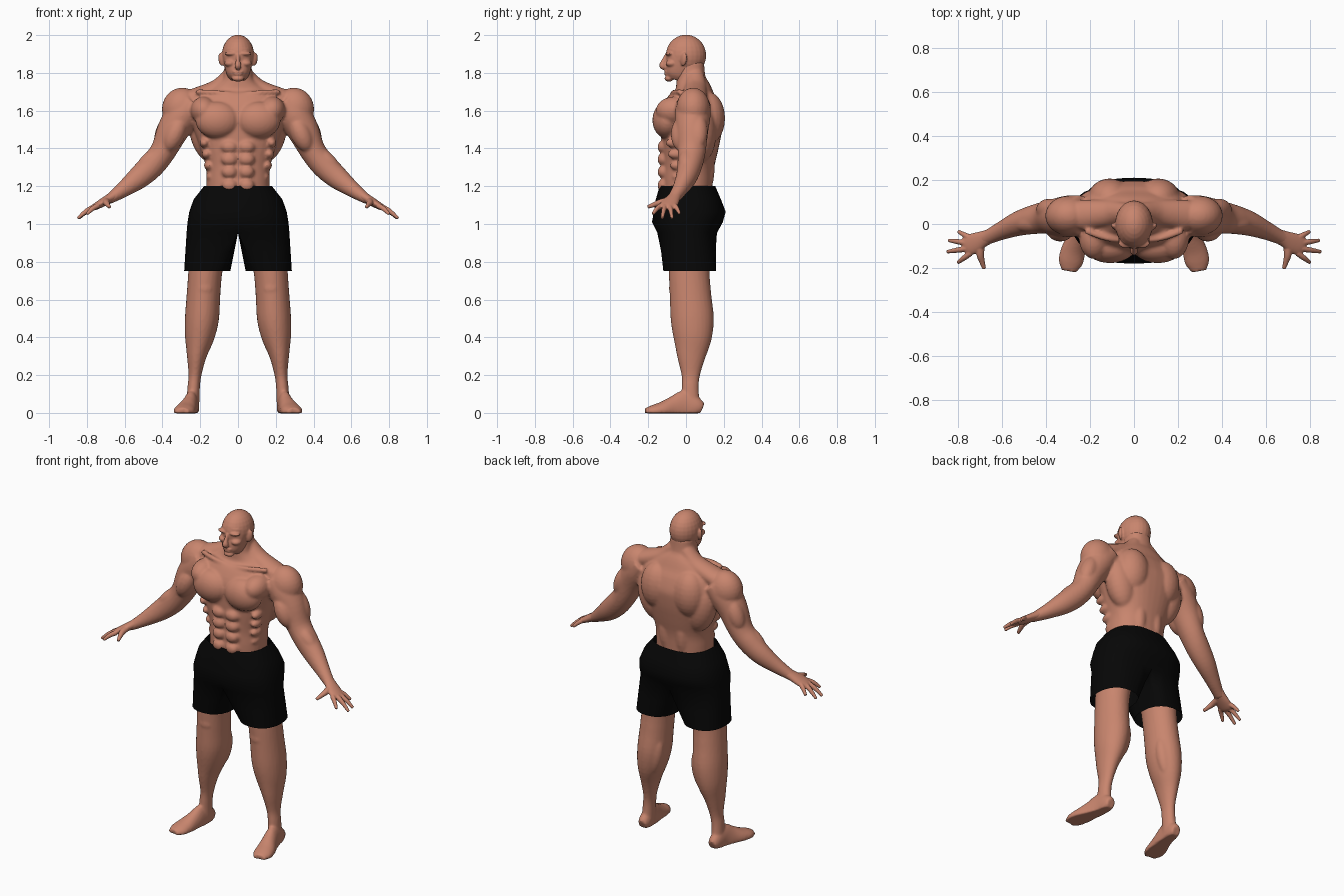
import bpy, bmesh, math
from mathutils import Vector, Matrix


def material(name, rgb):
    m = bpy.data.materials.new(name)
    m.diffuse_color = (*rgb, 1)
    return m


SKIN = material("tan skin", (0.58, 0.235, 0.155))
BLACK = material("black cloth", (0.002, 0.002, 0.002))


def spline(pts, steps=4):
    """Smooth the listed sections by Catmull-Rom interpolation."""
    out, n = [], len(pts)
    for i in range(n - 1):
        a, b, c, d = (pts[min(max(i + k, 0), n - 1)] for k in (-1, 0, 1, 2))
        for s in range(steps):
            t = s / steps
            out.append([0.5 * (2 * q + (r - p) * t + (2 * p - 5 * q + 4 * r - w) * t * t
                               + (3 * q - p - 3 * r + w) * t ** 3)
                        for p, q, r, w in zip(a, b, c, d)])
    return out + [list(pts[-1])]


def power(v, p):
    return math.copysign(abs(v) ** (2 / p), v)


def tube(bm, pts, sides=(1, -1), p=2.0, n=28, floor=None):
    """Loft oval sections (x, y, z, radius a, radius b) along a path, once per body side."""
    sec = spline(pts)
    run = (Vector(sec[-1][:3]) - Vector(sec[0][:3])).normalized()
    along_y = abs(run.y) > 0.8
    ref = Vector((1, 0, 0)) if along_y else Vector((0, 1, 0))
    for side in sides:
        rings = []
        for i, s in enumerate(sec):
            t = (Vector(sec[min(i + 1, len(sec) - 1)][:3]) - Vector(sec[max(i - 1, 0)][:3])).normalized()
            u = (ref - t * ref.dot(t)).normalized()
            w = t.cross(u)
            ra, rb = (s[3], s[4]) if along_y else (s[4], s[3])
            ring = []
            for k in range(n):
                ang = 2 * math.pi * k / n
                co = Vector(s[:3]) + u * ra * power(math.cos(ang), p) + w * rb * power(math.sin(ang), p)
                if floor is not None:
                    co.z = max(co.z, floor)
                ring.append(bm.verts.new((co.x * side, co.y, co.z)))
            rings.append(ring)
        for r0, r1 in zip(rings, rings[1:]):
            for k in range(n):
                bm.faces.new((r0[k], r0[(k + 1) % n], r1[(k + 1) % n], r1[k]))
        bm.faces.new(rings[0][::-1])
        bm.faces.new(rings[-1])


def muscle(bm, loc, radii, direction=(0, 0, 1), sides=(1, -1)):
    """Ellipsoid whose long axis follows a direction, mirrored to both sides."""
    turn = Matrix.Identity(4)
    if tuple(direction) != (0, 0, 1):
        turn = Vector(direction).to_track_quat('Z', 'Y').to_matrix().to_4x4()
    for s in sides:
        mat = Matrix.Diagonal((s, 1, 1, 1)) @ Matrix.Translation(loc) @ turn @ Matrix.Diagonal((*radii, 1))
        bmesh.ops.create_uvsphere(bm, u_segments=24, v_segments=14, radius=1, matrix=mat)


def finish(bm, name, mat, voxel=None, smooth=4):
    bmesh.ops.recalc_face_normals(bm, faces=bm.faces)
    me = bpy.data.meshes.new(name)
    bm.to_mesh(me)
    bm.free()
    me.materials.append(mat)
    for f in me.polygons:
        f.use_smooth = True
    ob = bpy.data.objects.new(name, me)
    bpy.context.collection.objects.link(ob)
    if voxel:  # fuse the muscles into one skin
        r = ob.modifiers.new("fuse", 'REMESH')
        r.mode, r.voxel_size, r.use_smooth_shade = 'VOXEL', voxel, True
        s = ob.modifiers.new("soften", 'SMOOTH')
        s.factor, s.iterations = 0.5, smooth
    return ob


# Torso with neck
bm = bmesh.new()
tube(bm, [(0, .01, 1.0, .16, .12), (0, .008, 1.2, .168, .132), (0, .012, 1.3, .17, .136),
          (0, .02, 1.4, .2, .15), (0, .028, 1.5, .235, .162), (0, .03, 1.58, .255, .165),
          (0, .035, 1.66, .23, .135), (0, .037, 1.71, .17, .1), (0, .028, 1.76, .092, .08),
          (0, .025, 1.80, .076, .075), (0, .025, 1.86, .07, .07)], sides=(1,), p=2.3, n=40)
muscle(bm, (.108, -.1, 1.55), (.118, .078, .098))                        # chest
muscle(bm, (.18, -.06, 1.6), (.1, .07, .075), (.3, 0, 1))
for z, w in ((1.408, .046), (1.342, .044), (1.276, .042), (1.205, .042)):  # abdominals
    muscle(bm, (.045, -.115, z), (w, .036, .036))
for k in range(4):                                                       # ribs and flank
    muscle(bm, (.178 - .012 * k, -.06 + .012 * k, 1.43 - .06 * k), (.026, .05, .026))
muscle(bm, (.165, .08, 1.48), (.08, .09, .16), (.25, 0, 1))              # back wings
muscle(bm, (.11, .115, 1.56), (.1, .092, .14))                           # shoulder blades
muscle(bm, (.055, .09, 1.3), (.05, .062, .16))                           # lower back
tube(bm, [(.04, .05, 1.79, .04, .045), (.11, .05, 1.715, .05, .06), (.24, .04, 1.665, .05, .07)])
tube(bm, [(.025, -.07, 1.685, .014, .014), (.12, -.065, 1.695, .014, .014), (.22, -.03, 1.7, .014, .014)])
# Arms
tube(bm, [(.24, .04, 1.64, .08, .09), (.295, .035, 1.575, .09, .095), (.345, .032, 1.495, .084, .086),
          (.397, .03, 1.385, .068, .074), (.455, .02, 1.312, .068, .066), (.523, .002, 1.248, .061, .056),
          (.60, -.03, 1.188, .044, .042), (.66, -.058, 1.146, .031, .034), (.69, -.07, 1.128, .026, .034)])
muscle(bm, (.298, .038, 1.61), (.09, .105, .112), (.15, 0, -1))          # shoulder cap
muscle(bm, (.335, -.02, 1.475), (.06, .055, .1), (.45, 0, -1))           # biceps
muscle(bm, (.385, .065, 1.49), (.05, .05, .1), (.4, 0, -1))              # triceps
muscle(bm, (.46, .005, 1.335), (.045, .05, .1), (.75, -.1, -.65))        # forearm
finish(bm, "upper_body", SKIN, .0085, 3)

# Head
bm = bmesh.new()
one = (1,)
muscle(bm, (0, 0, 1.893), (.086, .107, .109), sides=one)
tube(bm, [(0, -.052, 1.762, .036, .05), (0, -.045, 1.785, .056, .064), (0, -.035, 1.82, .068, .073),
          (0, -.022, 1.87, .077, .08), (0, -.015, 1.92, .074, .085)], sides=one, p=2.4)
muscle(bm, (.036, -.088, 1.902), (.036, .022, .011))                     # brow
muscle(bm, (.042, -.075, 1.85), (.03, .033, .02))                        # cheek
tube(bm, [(0, -.1, 1.895, .009, .012), (0, -.116, 1.865, .011, .013),
          (0, -.124, 1.838, .018, .018), (0, -.11, 1.826, .014, .012)], sides=one)  # nose
muscle(bm, (0, -.1, 1.806), (.03, .016, .007), sides=one)                # lips
muscle(bm, (0, -.1, 1.793), (.026, .016, .007), sides=one)
muscle(bm, (0, -.09, 1.77), (.032, .024, .016), sides=one)               # chin
muscle(bm, (.088, -.012, 1.872), (.012, .02, .036), (.15, .15, 1))       # ears
finish(bm, "head", SKIN, .005, 3)

# Hands: palm, four fingers and a thumb
bm = bmesh.new()
tube(bm, [(.64, -.05, 1.16, .03, .032), (.68, -.066, 1.136, .025, .036), (.72, -.085, 1.112, .022, .046),
          (.755, -.098, 1.092, .018, .046), (.772, -.104, 1.084, .012, .036)])
for base, tip in (((.742, -.132, 1.097), (.80, -.176, 1.052)), ((.76, -.112, 1.092), (.848, -.126, 1.03)),
                  ((.76, -.086, 1.092), (.842, -.074, 1.031)), ((.742, -.064, 1.1), (.798, -.034, 1.055))):
    mid = [(a + b) / 2 for a, b in zip(base, tip)]
    tube(bm, [(*base, .015, .014), (mid[0], mid[1], mid[2] + .006, .013, .012), (*tip, .008, .008)], n=14)
tube(bm, [(.695, -.08, 1.125, .02, .02), (.698, -.135, 1.115, .018, .017),
          (.69, -.17, 1.102, .013, .013), (.68, -.203, 1.09, .009, .009)], n=14)
finish(bm, "hands", SKIN, .004, 2)

# Legs and feet
bm = bmesh.new()
tube(bm, [(.13, .02, 1.02, .11, .12), (.155, .02, .9, .1, .115), (.173, .017, .75, .09, .108),
          (.183, .024, .62, .089, .11), (.191, .033, .5, .09, .114), (.204, .035, .4, .078, .102),
          (.219, .028, .3, .052, .076), (.228, .025, .2, .034, .049), (.235, .022, .13, .033, .045),
          (.24, .025, .03, .035, .05)])
muscle(bm, (.16, .08, .47), (.045, .055, .13), (.2, 0, -1))              # calf
muscle(bm, (.178, -.055, .66), (.05, .035, .05))                         # knee
tube(bm, [(.24, .086, .02, .026, .03), (.241, .055, .03, .036, .055), (.247, -.005, .03, .038, .088),
          (.26, -.065, .02, .046, .07), (.277, -.125, .012, .056, .048), (.288, -.175, .008, .055, .034),
          (.295, -.214, .006, .034, .02)], floor=-.002)                  # foot
finish(bm, "legs", SKIN, .008, 3)

# Shorts: half shell that splits at the crotch, then mirrored
bm = bmesh.new()
N, M = 16, 5
HIPS = [(1.2, .18, -.14, .155), (1.13, .235, -.16, .185), (1.065, .258, -.17, .21),
        (1.01, .267, -.18, .195), (.955, .272, -.152, .165)]
rows = []
for z, rx, front, back in HIPS:
    row = []
    for k in range(N + 1):
        a = math.pi * (k / N - .5)
        x = 0 if k in (0, N) else rx * power(math.cos(a), 2.5)
        row.append(Vector((x, (front + back) / 2 + (back - front) / 2 * power(math.sin(a), 2.5), z)))
    rows.append(row)
yf, yb = HIPS[-1][2:]
rows[-1] += [Vector((0, yb + (yf - yb) * k / (M + 1), .955)) for k in range(1, M + 1)]
hem = []
for k in range(N + 1 + M):
    a = math.radians(-125 + 250 * k / N if k <= N else 125 + 110 * (k - N) / (M + 1))
    hem.append(Vector((.163 + .122 * power(math.cos(a), 2.3), .02 + .14 * power(math.sin(a), 2.3), .75)))
rows += [[p.lerp(q, .5) for p, q in zip(rows[-1], hem)], hem]
grid = [[bm.verts.new(c) for c in row] for row in rows]
for r, (top, low) in enumerate(zip(grid, grid[1:])):
    count = N if r < len(HIPS) - 1 else len(low)
    for k in range(count):
        j = (k + 1) % len(low)
        bm.faces.new((top[k], top[j], low[j], low[k]))
shorts = finish(bm, "shorts", BLACK)
mirror = shorts.modifiers.new("mirror", 'MIRROR')
mirror.use_clip = True
